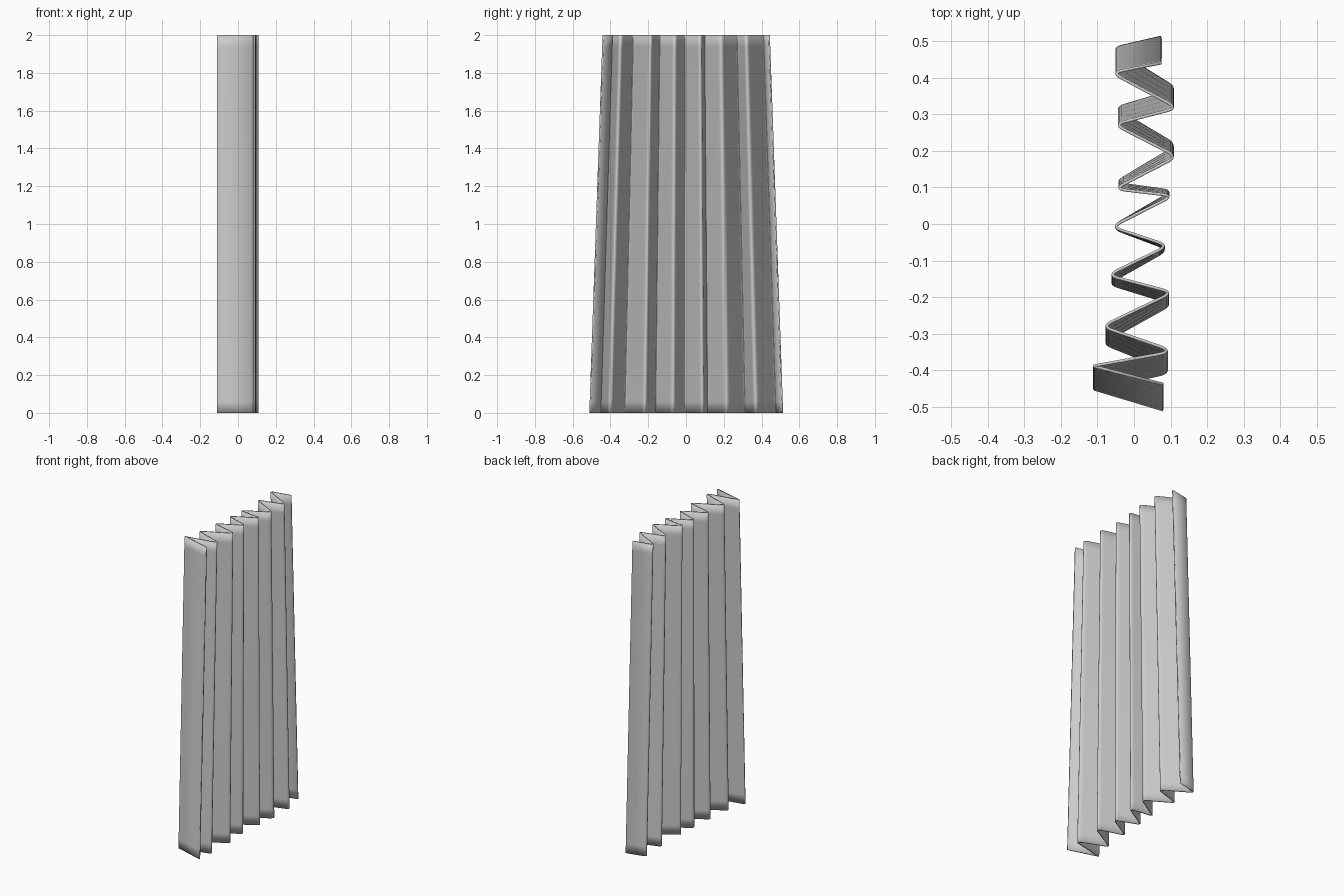
import bpy, bmesh
from mathutils import Vector

cube = bpy.data.objects.get("Cube")
if cube:
    bpy.data.objects.remove(cube)

HEIGHT = 2.0
FLARE = 1.16       # hem width relative to the top edge
THICKNESS = 0.008

# Pleat corners along the top edge: x, y, rounding length
START, END = Vector((0.08, -0.438)), Vector((0.075, 0.44))
FOLDS = [
    (-0.112, -0.388, 0.008), (0.110, -0.348, 0.045), (-0.088, -0.280, 0.03),
    (0.106, -0.187, 0.03), (-0.072, -0.140, 0.03), (0.094, -0.059, 0.03),
    (-0.062, -0.008, 0.03), (0.107, 0.077, 0.03), (-0.053, 0.096, 0.03),
    (0.118, 0.184, 0.03), (-0.054, 0.272, 0.03), (0.119, 0.317, 0.03),
    (-0.061, 0.413, 0.03),
]


def pleat_path(steps=6):
    """Zigzag with every corner rounded by a quadratic curve."""
    corners = [Vector((x, y)) for x, y, _ in FOLDS]
    chain = [START] + corners + [END]
    path = [START]
    for i, (_, _, cut) in enumerate(FOLDS, 1):
        p = chain[i]
        a = p + (chain[i - 1] - p).normalized() * cut
        b = p + (chain[i + 1] - p).normalized() * cut
        for s in range(steps + 1):
            t = s / steps
            path.append(a * (1 - t) ** 2 + p * 2 * t * (1 - t) + b * t * t)
    return path + [END]


# Pleated cloth sheet, flaring towards the hem
bm = bmesh.new()
path = pleat_path()
rows = []
for z in (0, 0.06, 0.5, 1.0, 1.5, 1.94, HEIGHT):
    spread = FLARE + (1 - FLARE) * z / HEIGHT
    rows.append([bm.verts.new((p.x, p.y * spread, z)) for p in path])
for low, high in zip(rows, rows[1:]):
    for i in range(len(path) - 1):
        bm.faces.new((low[i], low[i + 1], high[i + 1], high[i]))
mesh = bpy.data.meshes.new("curtain")
bm.to_mesh(mesh)
bm.free()
mesh.shade_smooth()
curtain = bpy.data.objects.new("curtain", mesh)
bpy.context.collection.objects.link(curtain)

# Cloth thickness, kept soft along the rim
solid = curtain.modifiers.new("cloth_thickness", 'SOLIDIFY')
solid.thickness = THICKNESS
solid.offset = 0

# Plain cloth colour
mat = bpy.data.materials.new("light_grey_cloth")
mat.use_nodes = True
colour = (0.6, 0.6, 0.6, 1)
mat.diffuse_color = colour
mat.node_tree.nodes["Principled BSDF"].inputs["Base Color"].default_value = colour
mesh.materials.append(mat)
